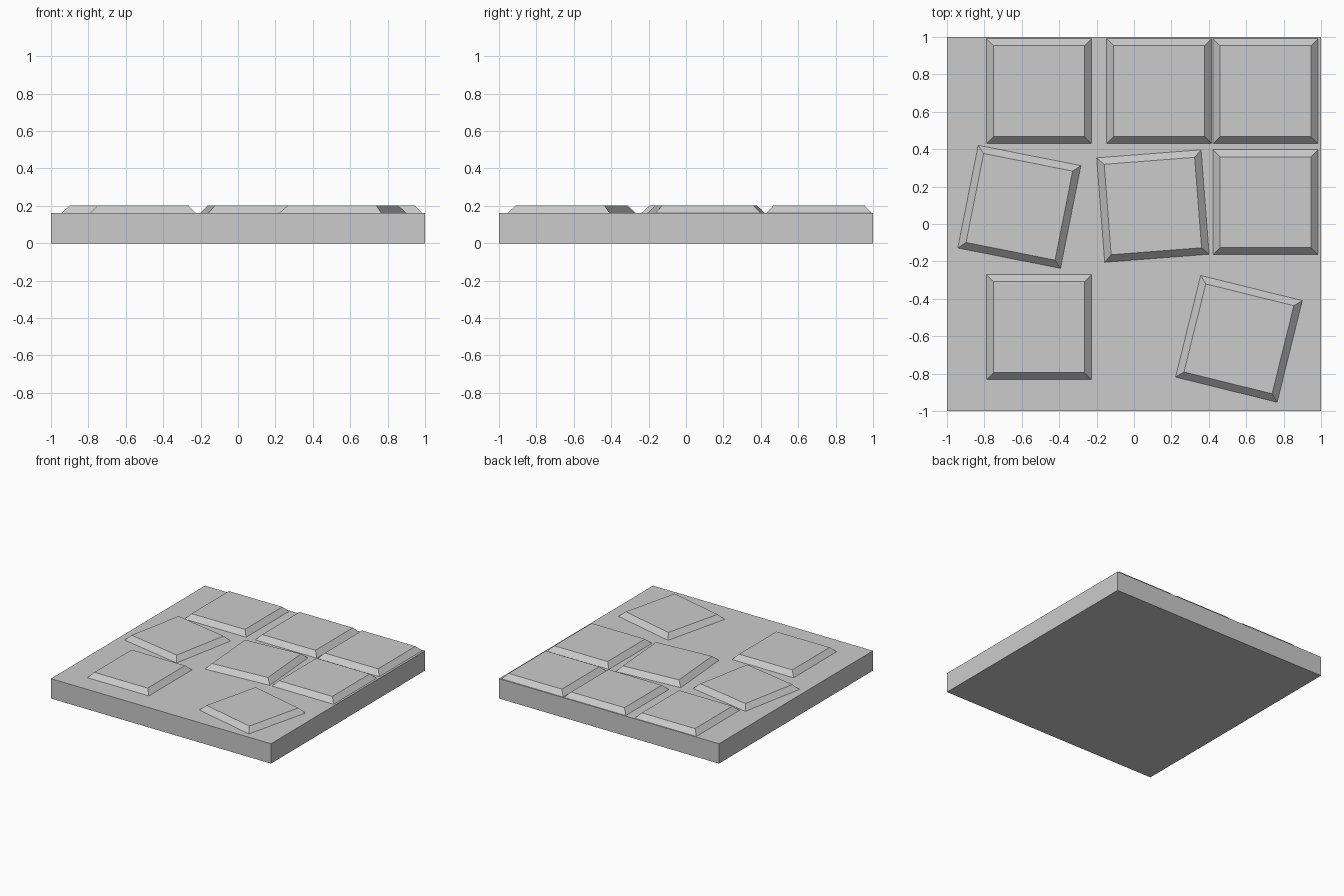
import bpy, bmesh, math
from mathutils import Matrix

if "Cube" in bpy.data.objects:
    bpy.data.objects.remove(bpy.data.objects["Cube"])

SLAB_H, TILE_TOP = 0.163, 0.203
BASE, TOP = 0.56, 0.485

grey = bpy.data.materials.new("stone_grey")
grey.diffuse_color = (0.6, 0.6, 0.6, 1)
grey.use_nodes = True
grey.node_tree.nodes["Principled BSDF"].inputs["Base Color"].default_value = grey.diffuse_color


def block(name, base, top, z0, z1, x=0, y=0, angle=0):
    """Square block whose top may be narrower than its base."""
    bm = bmesh.new()
    bmesh.ops.create_cube(bm, size=1)
    for v in bm.verts:
        upper = v.co.z > 0
        s = top if upper else base
        v.co = (v.co.x * s, v.co.y * s, z1 if upper else z0)
    bm.transform(Matrix.Rotation(math.radians(angle), 4, 'Z'))
    mesh = bpy.data.meshes.new(name)
    bm.to_mesh(mesh)
    bm.free()
    mesh.materials.append(grey)
    obj = bpy.data.objects.new(name, mesh)
    obj.location = (x, y, 0)
    bpy.context.collection.objects.link(obj)


# Floor slab
block("floor_slab", 2, 2, 0, SLAB_H)

# Bevelled paving tiles: x, y, rotation in degrees
tiles = [
    (-0.508, 0.711, 0), (0.134, 0.711, 0), (0.703, 0.711, 0),
    (-0.613, 0.092, -11.2), (0.101, 0.096, 4.4), (0.703, 0.117, 0),
    (-0.508, -0.551, 0), (0.561, -0.614, -13.9),
]
for i, (x, y, a) in enumerate(tiles, 1):
    block(f"paving_tile_{i}", BASE, TOP, SLAB_H, TILE_TOP, x, y, a)
